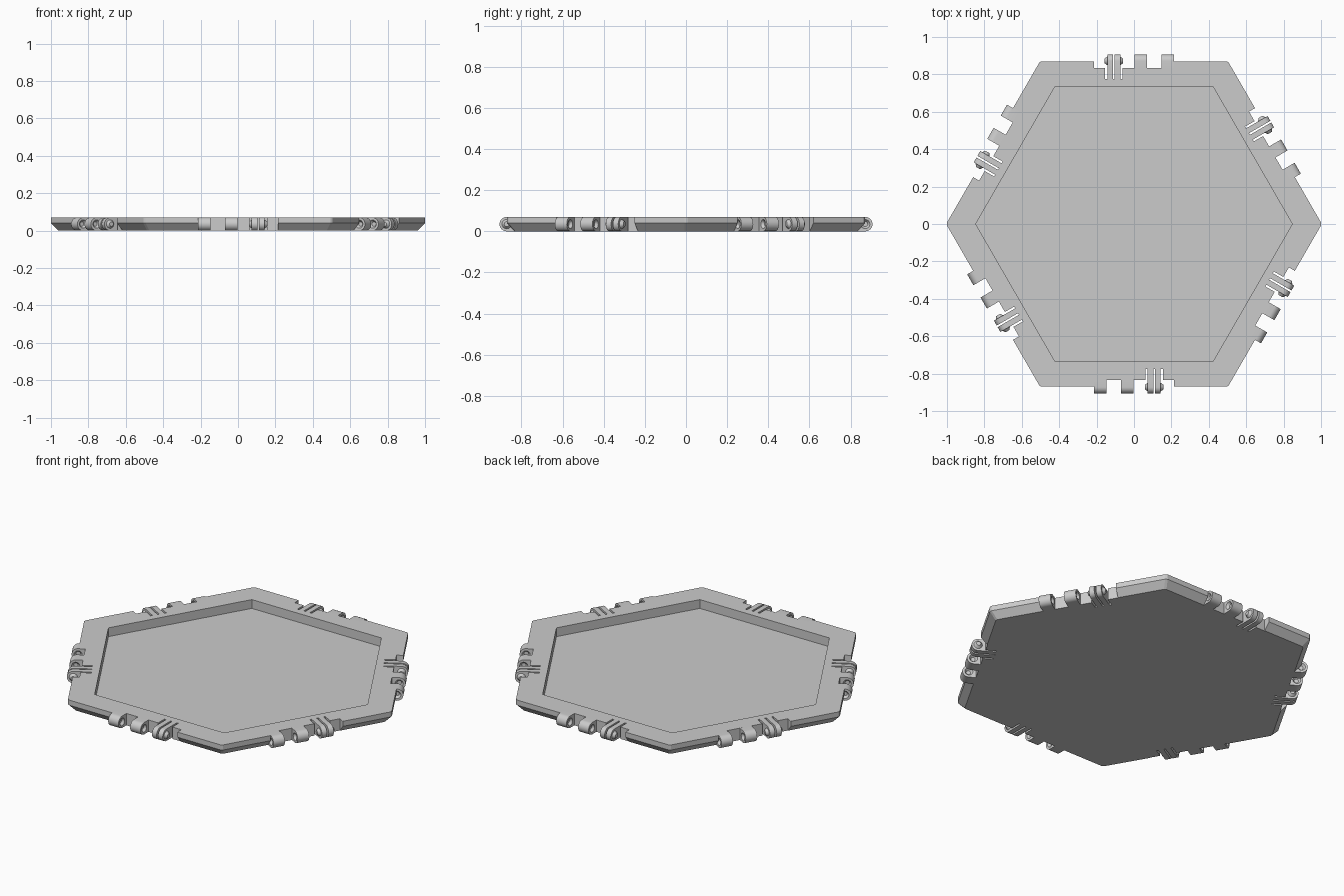
import bpy
import bmesh
from math import radians, sin, cos, sqrt, pi
from mathutils import Matrix, Vector

cube = bpy.data.objects.get("Cube")
if cube:
    bpy.data.objects.remove(cube, do_unlink=True)

HEIGHT = 0.07
APOTHEM = 0.87
NOTCH = 0.833          # back wall of the hinge notch
SLIT = 0.775           # inner end of the prong slits
PIN_Y, PIN_Z, KNUCKLE_R = -0.872, HEIGHT / 2, HEIGHT / 2
KNUCKLES = [(-0.213, -0.146), (-0.07, -0.002)]
PRONGS = [(0.073, 0.103), (0.113, 0.143)]
SLITS = [(0.062, 0.073), (0.103, 0.113), (0.143, 0.154)]

grey = bpy.data.materials.new("plain grey")
grey.use_nodes = True
grey.diffuse_color = (0.6, 0.6, 0.6, 1)
grey.node_tree.nodes["Principled BSDF"].inputs["Base Color"].default_value = grey.diffuse_color


def make_object(name, bm):
    bmesh.ops.recalc_face_normals(bm, faces=bm.faces)
    mesh = bpy.data.meshes.new(name)
    bm.to_mesh(mesh)
    bm.free()
    mesh.materials.append(grey)
    obj = bpy.data.objects.new(name, mesh)
    bpy.context.collection.objects.link(obj)
    return obj


def cut(target, cutter):
    """Subtract the cutter, bake the result and drop the cutter."""
    mod = target.modifiers.new("cut", 'BOOLEAN')
    mod.operation, mod.solver, mod.object = 'DIFFERENCE', 'EXACT', cutter
    bpy.context.view_layer.update()
    baked = bpy.data.meshes.new_from_object(
        target.evaluated_get(bpy.context.evaluated_depsgraph_get()))
    target.modifiers.clear()
    target.data = baked
    bpy.data.objects.remove(cutter, do_unlink=True)


def add_box(bm, x0, x1, y0, y1, z0, z1, turn):
    size = Matrix.Diagonal((x1 - x0, y1 - y0, z1 - z0, 1))
    place = Matrix.Translation(((x0 + x1) / 2, (y0 + y1) / 2, (z0 + z1) / 2))
    bmesh.ops.create_cube(bm, size=1, matrix=turn @ place @ size)


def side_cutter(name, spans, depth):
    """Boxes through the rim, repeated on all six sides."""
    bm = bmesh.new()
    for k in range(6):
        for x0, x1 in spans:
            add_box(bm, x0, x1, -1, -depth, -0.1, 0.2, Matrix.Rotation(k * pi / 3, 4, 'Z'))
    return make_object(name, bm)


def hex_ring(bm, apothem, z, clip=0.0):
    """Hexagon ring of vertices; each corner is a narrow flat if clip is set."""
    radius = apothem * 2 / sqrt(3)
    verts = []
    for k in range(6):
        turn = Matrix.Rotation(k * pi / 3, 4, 'Z')
        half = clip * sqrt(3)
        for y in ((-half, half) if clip else (0,)):
            verts.append(bm.verts.new(turn @ Vector((radius - clip, y, z))))
    return verts


def bridge(bm, a, b):
    n = len(a)
    for i in range(n):
        bm.faces.new((a[i], a[(i + 1) % n], b[(i + 1) % n], b[i]))


def prism(rings):
    bm = bmesh.new()
    loops = [hex_ring(bm, *r) for r in rings]
    for a, b in zip(loops, loops[1:]):
        bridge(bm, a, b)
    bm.faces.new(loops[0])
    bm.faces.new(loops[-1])
    return bm


def add_knuckle(bm, x0, x1):
    """Block with a half-round outer end."""
    outline = [(-NOTCH, 0)]
    for i in range(17):
        a = -pi / 2 + pi * i / 16
        outline.append((PIN_Y - KNUCKLE_R * cos(a), PIN_Z + KNUCKLE_R * sin(a)))
    outline.append((-NOTCH, HEIGHT))
    a, b = [[bm.verts.new((x, y, z)) for y, z in outline] for x in (x0, x1)]
    bridge(bm, a, b)
    bm.faces.new(a)
    bm.faces.new(b)


def add_stud(bm, x, direction, base=0.023, tip=0.012, depth=0.015):
    """Tapered stud whose wide end sits at x."""
    place = Matrix.Translation((x + direction * depth / 2, PIN_Y, PIN_Z))
    turn = Matrix.Rotation(direction * pi / 2, 4, 'Y')
    bmesh.ops.create_cone(bm, cap_ends=True, segments=16, radius1=base, radius2=tip,
                          depth=depth, matrix=place @ turn)


# Tray body: chamfered underside, straight rim, hexagonal recess
tray = make_object("tray", prism([(APOTHEM - 0.035, 0, 0.004),
                                  (APOTHEM, 0.04, 0.004),
                                  (APOTHEM, HEIGHT, 0.004)]))
cut(tray, make_object("recess_cutter", prism([(0.733, 0.018), (0.733, 0.2)])))
cut(tray, side_cutter("notch_cutter", [(-0.213, 0.213)], NOTCH))
cut(tray, side_cutter("slit_cutter", SLITS, SLIT))

# Socket knuckles with a tapered dimple on each flat side
bm = bmesh.new()
for x0, x1 in KNUCKLES:
    add_knuckle(bm, x0, x1)
sockets = make_object("hinge_sockets_1", bm)
bm = bmesh.new()
for x0, x1 in KNUCKLES:
    add_stud(bm, x0 - 0.001, 1)
    add_stud(bm, x1 + 0.001, -1)
cut(sockets, make_object("dimple_cutter", bm))

# Springy prongs with a stud on each outer side
bm = bmesh.new()
for x0, x1 in PRONGS:
    add_knuckle(bm, x0, x1)
add_stud(bm, PRONGS[0][0], -1)
add_stud(bm, PRONGS[1][1], 1)
prongs = make_object("hinge_prongs_1", bm)

# Soft round ends, sharp edges elsewhere
bpy.ops.object.select_all(action='DESELECT')
for obj in (sockets, prongs):
    obj.select_set(True)
bpy.context.view_layer.objects.active = sockets
bpy.ops.object.shade_smooth_by_angle(angle=radians(30))

# Same hinge on the other five sides
for source in (sockets, prongs):
    for k in range(1, 6):
        copy = source.copy()
        copy.name = source.name[:-1] + str(k + 1)
        copy.rotation_euler.z = k * pi / 3
        bpy.context.collection.objects.link(copy)
